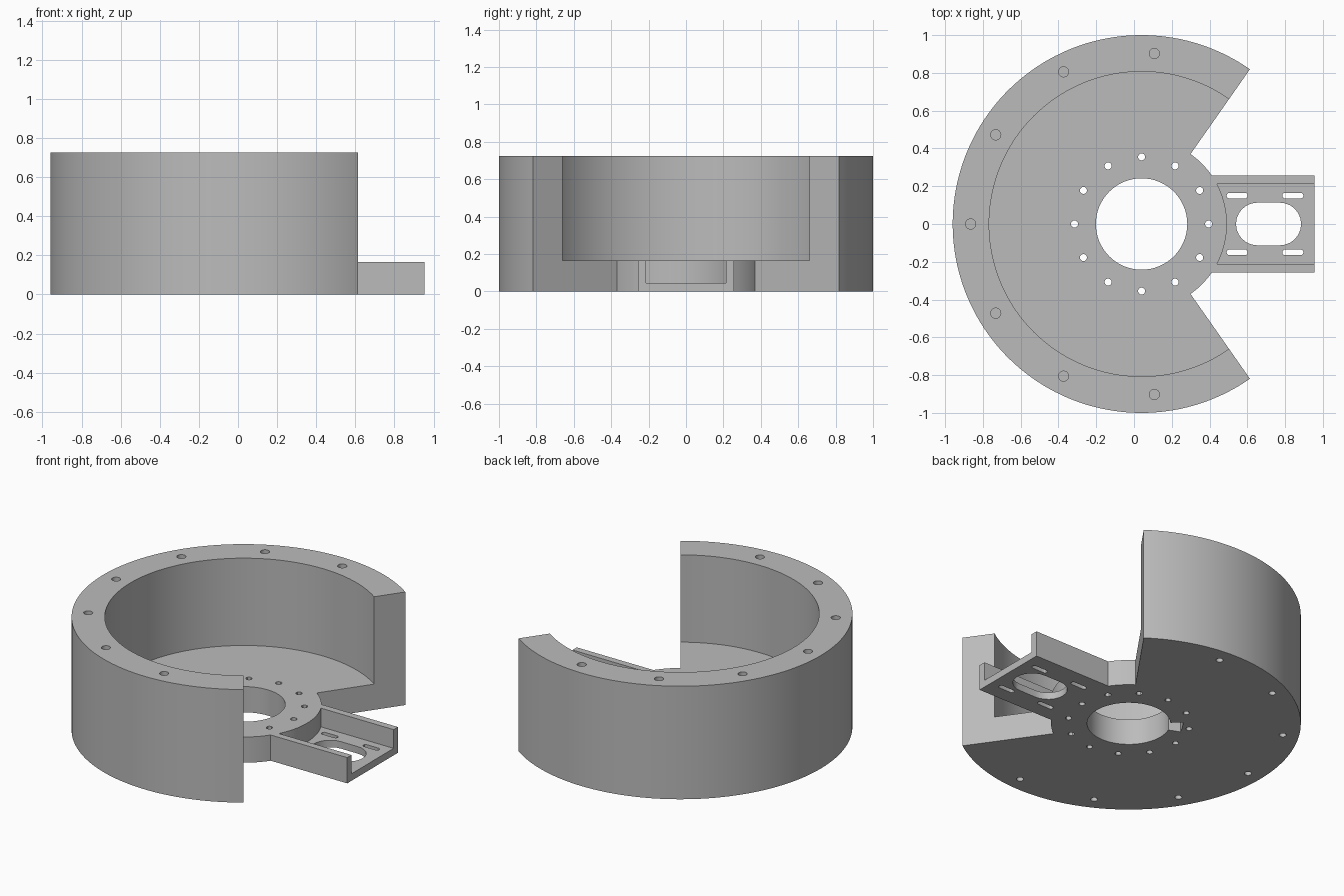
import bpy, bmesh, math

if "Cube" in bpy.data.objects:
    bpy.data.objects.remove(bpy.data.objects["Cube"])

CX = 0.04                      # axis of the round housing
H, FLOOR, TRAY = 0.725, 0.165, 0.045
R_OUT, R_IN, R_HUB, R_BORE = 1.0, 0.807, 0.452, 0.242
GAP = 55                       # half angle of the open sector, degrees
TW, TI, TX = 0.257, 0.213, 0.955   # tray half width, inner half width, end

grey = bpy.data.materials.new("plain_grey")
grey.diffuse_color = (0.5, 0.5, 0.5, 1)
grey.use_nodes = True
grey.node_tree.nodes["Principled BSDF"].inputs["Base Color"].default_value = grey.diffuse_color


def arc(r, a0, a1, n, cx=CX, cy=0.0):
    return [(cx + r * math.cos(math.radians(a0 + (a1 - a0) * i / n)),
             cy + r * math.sin(math.radians(a0 + (a1 - a0) * i / n))) for i in range(n + 1)]


def circle(r, n, cx=CX, cy=0.0):
    return arc(r, 0, 360, n, cx, cy)[:-1]


def stadium(x0, x1, y, r, n=12):
    return arc(r, -90, 90, n, x1 - r, y) + arc(r, 90, 270, n, x0 + r, y)


def prisms(name, items):
    """One object holding upright prisms given as (outline, z0, z1)."""
    bm = bmesh.new()
    for pts, z0, z1 in items:
        low = [bm.verts.new((x, y, z0)) for x, y in pts]
        top = [bm.verts.new((x, y, z1)) for x, y in pts]
        bm.faces.new(low[::-1])
        bm.faces.new(top)
        for i in range(len(pts)):
            j = (i + 1) % len(pts)
            bm.faces.new((low[i], low[j], top[j], top[i]))
    bmesh.ops.recalc_face_normals(bm, faces=bm.faces)
    me = bpy.data.meshes.new(name)
    bm.to_mesh(me)
    bm.free()
    ob = bpy.data.objects.new(name, me)
    bpy.context.collection.objects.link(ob)
    me.materials.append(grey)
    return ob


def combine(ob, other, op):
    mod = ob.modifiers.new(op.lower(), 'BOOLEAN')
    mod.operation, mod.solver, mod.object = op, 'EXACT', other
    bpy.context.view_layer.objects.active = ob
    bpy.ops.object.modifier_apply(modifier=mod.name)
    bpy.data.objects.remove(other)


# Open ring wall with its floor
housing = prisms("housing", [(arc(R_OUT, GAP, 360 - GAP, 120) + arc(0.3, 360 - GAP, GAP, 40), 0, H)])
combine(housing, prisms("cavity", [(circle(R_IN, 144), FLOOR, H + 0.1)]), 'DIFFERENCE')

# Hub disc and the tray block running out through the gap
ta = math.degrees(math.asin(TW / R_HUB))
hub = arc(R_HUB, ta, 360 - ta, 80) + [(TX, -TW), (TX, TW)]
combine(housing, prisms("hub", [(hub, 0, FLOOR)]), 'UNION')

# Tray channel, open at the outer end
ia = math.degrees(math.asin(TI / R_HUB))
channel = arc(R_HUB, ia, -ia, 16) + [(TX + 0.1, -TI), (TX + 0.1, TI)]
combine(housing, prisms("channel", [(channel, TRAY, FLOOR + 0.1)]), 'DIFFERENCE')

# Through holes: bore, hub screw circle, tray window and adjusting slots
holes = [circle(R_BORE, 64), stadium(0.54, 0.885, 0, 0.113)]
for k in range(12):
    holes.append(circle(0.019, 12, *arc(0.355, 30 * k, 30 * k, 1)[0]))
for y in (-0.15, 0.15):
    for x in (0.49, 0.785):
        holes.append(stadium(x, x + 0.112, y, 0.015, 6))
combine(housing, prisms("holes", [(h, -0.1, FLOOR + 0.1) for h in holes]), 'DIFFERENCE')

# Blind bolt holes in the rim, above and below
bolts = []
for k in range(-3, 4):
    x, y = arc(0.905, 180 + k * 220 / 7, 0, 1)[0]
    bolts.append((circle(0.027, 16, x, y), H - 0.2, H + 0.1))
    bolts.append((circle(0.021, 16, x, y), -0.1, 0.15))
combine(housing, prisms("bolt_holes", bolts), 'DIFFERENCE')

# Small relief under the bore edge
relief = arc(0.2, 138, 158, 4) + arc(0.315, 158, 138, 4)
combine(housing, prisms("relief", [(relief, -0.1, 0.08)]), 'DIFFERENCE')

bpy.ops.object.select_all(action='DESELECT')
housing.select_set(True)
bpy.context.view_layer.objects.active = housing
bpy.ops.object.shade_smooth_by_angle(angle=math.radians(30))
